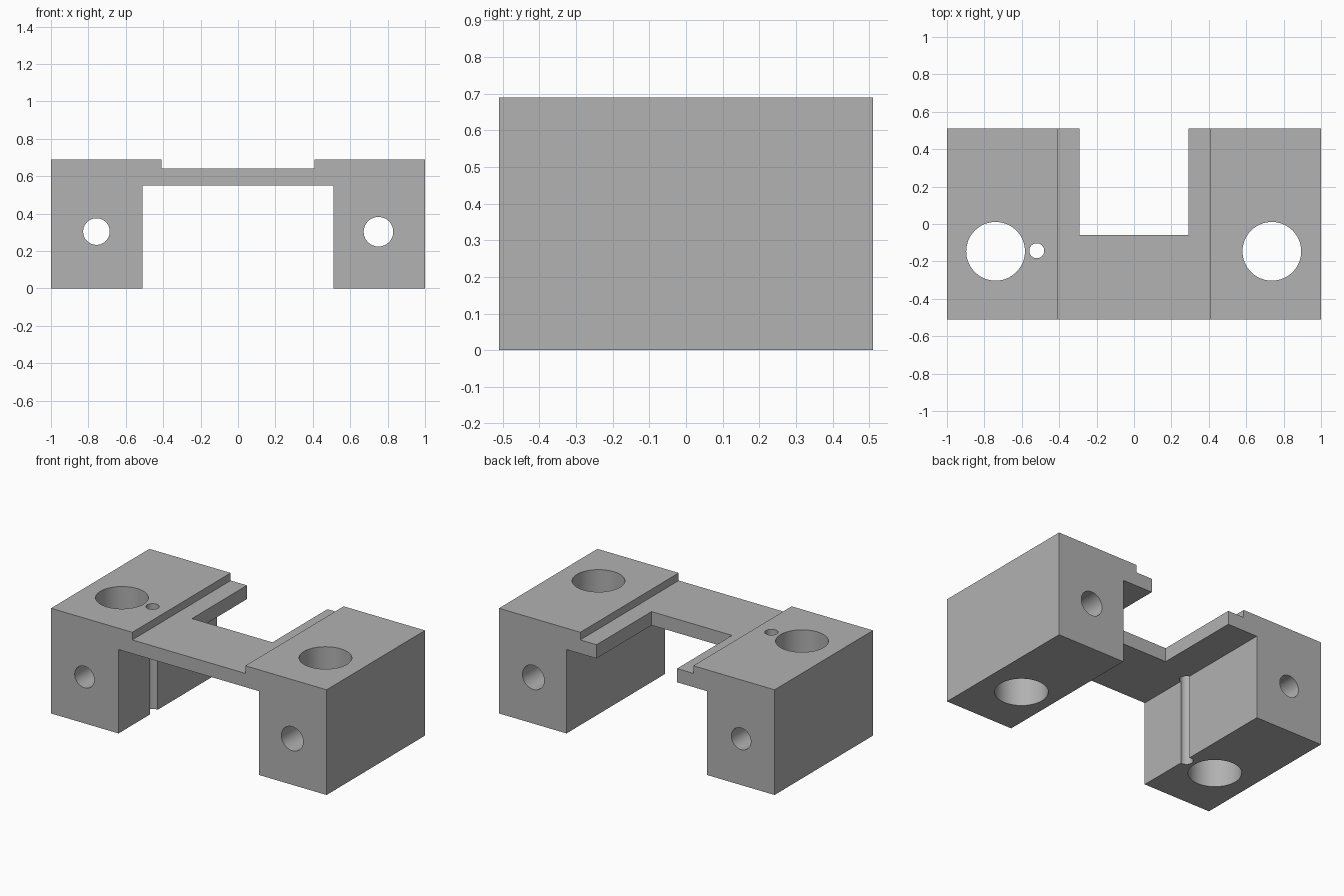
import bpy
import bmesh
from math import radians

if "Cube" in bpy.data.objects:
    bpy.data.objects.remove(bpy.data.objects["Cube"])

HEIGHT = 0.69
HALF_DEPTH = 0.51

grey = bpy.data.materials.new("plain grey")
grey.use_nodes = True
colour = (0.445, 0.445, 0.445, 1)
grey.diffuse_color = colour
grey.node_tree.nodes["Principled BSDF"].inputs["Base Color"].default_value = colour


def extrude_profile(name, points):
    """Extrude an (x, z) outline through the full depth."""
    bm = bmesh.new()
    face = bm.faces.new([bm.verts.new((x, -HALF_DEPTH, z)) for x, z in points])
    out = bmesh.ops.extrude_face_region(bm, geom=[face])
    moved = [v for v in out["geom"] if isinstance(v, bmesh.types.BMVert)]
    bmesh.ops.translate(bm, verts=moved, vec=(0, 2 * HALF_DEPTH, 0))
    bmesh.ops.recalc_face_normals(bm, faces=bm.faces)
    mesh = bpy.data.meshes.new(name)
    bm.to_mesh(mesh)
    bm.free()
    obj = bpy.data.objects.new(name, mesh)
    bpy.context.collection.objects.link(obj)
    obj.data.materials.append(grey)
    return obj


def cut(target, cutter):
    """Subtract the cutter from the target and remove it."""
    cutter.hide_render = True
    cutter.data.materials.append(grey)
    mod = target.modifiers.new("cut", "BOOLEAN")
    mod.operation = "DIFFERENCE"
    mod.solver = "EXACT"
    mod.object = cutter
    bpy.ops.object.select_all(action="DESELECT")
    target.select_set(True)
    bpy.context.view_layer.objects.active = target
    bpy.ops.object.modifier_apply(modifier=mod.name)
    bpy.data.objects.remove(cutter)


def drill(target, location, radius, along_y=False):
    bpy.ops.mesh.primitive_cylinder_add(
        vertices=64, radius=radius, depth=3, location=location,
        rotation=(radians(90) if along_y else 0, 0, 0))
    cut(target, bpy.context.object)


# Two legs joined by a thin, slightly recessed bridge
half = [(0.41, 0.64), (0.41, HEIGHT), (1, HEIGHT), (1, 0), (0.51, 0), (0.51, 0.55)]
bracket = extrude_profile("bracket", half + [(-x, z) for x, z in reversed(half)])

# Open notch in the back of the bridge
bpy.ops.mesh.primitive_cube_add(size=1, location=(0, 0.44, 0.6))
notch = bpy.context.object
notch.scale = (0.584, 1, 0.5)
cut(bracket, notch)

# Large vertical bores
for x in (-0.74, 0.737):
    drill(bracket, (x, -0.146, 0.3), 0.157)

# Narrow vertical channel, grooving the right leg's inner face
drill(bracket, (-0.52, -0.143, 0.3), 0.04)

# Horizontal bores through each leg
drill(bracket, (-0.757, 0, 0.304), 0.071, along_y=True)
drill(bracket, (0.751, 0, 0.303), 0.079, along_y=True)

bpy.ops.object.select_all(action="DESELECT")
bracket.select_set(True)
bpy.context.view_layer.objects.active = bracket
bpy.ops.object.shade_smooth_by_angle(angle=radians(30))
